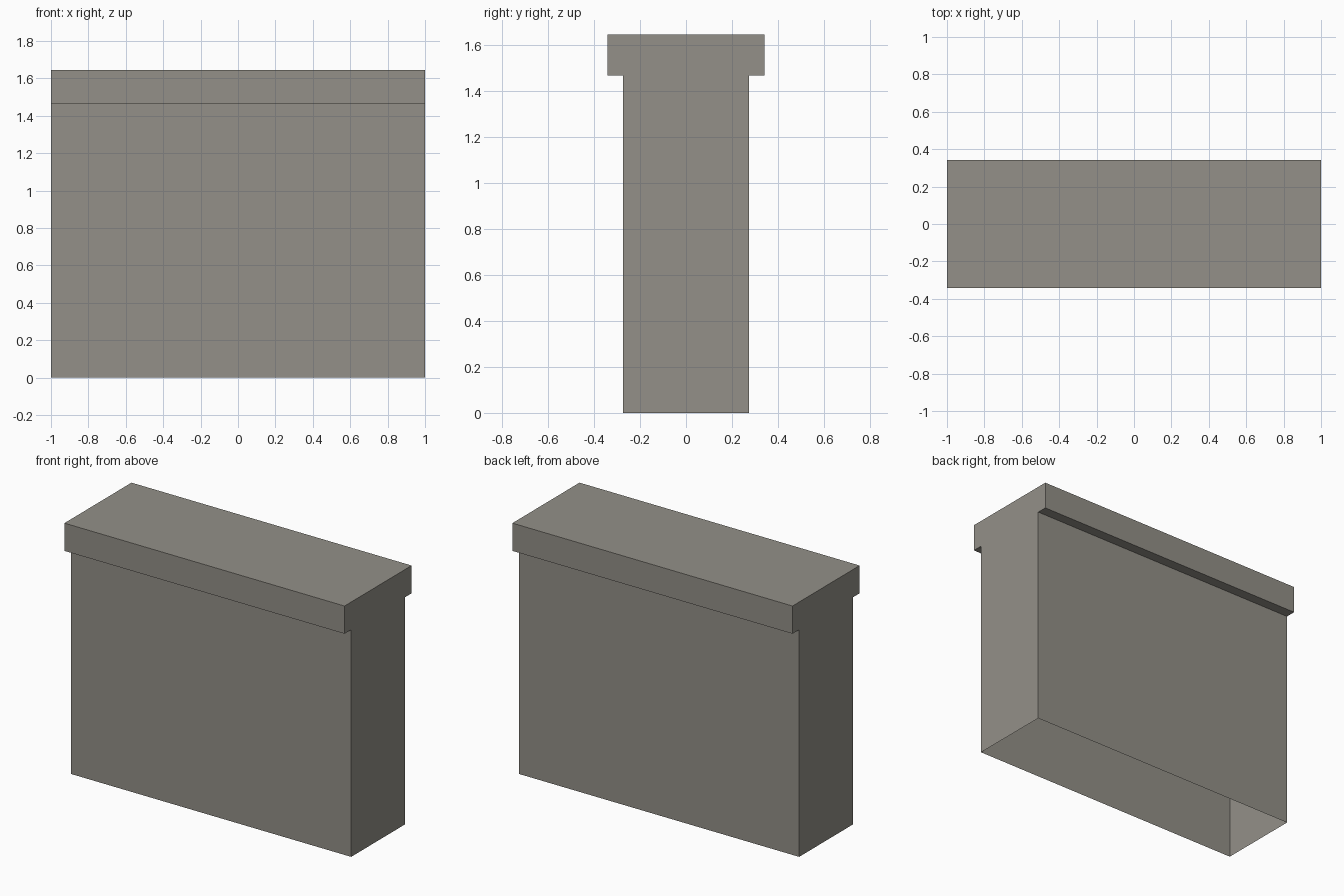
import bpy
import bmesh

cube = bpy.data.objects.get("Cube")
if cube:
    bpy.data.objects.remove(cube, do_unlink=True)

# Stone colour
stone = bpy.data.materials.new("warm_grey_stone")
stone.use_nodes = True
colour = (0.292, 0.279, 0.246, 1)
stone.diffuse_color = colour
stone.node_tree.nodes["Principled BSDF"].inputs["Base Color"].default_value = colour

# Half profile of the wall and its overhanging coping (y, z), mirrored to the back
half = [(-0.274, 0), (-0.274, 1.466), (-0.342, 1.466), (-0.342, 1.645)]
profile = half + [(-y, z) for y, z in reversed(half)]

# Hollow wall section: capped ends, underside left open
bm = bmesh.new()
left, right = [[bm.verts.new((x, y, z)) for y, z in profile] for x in (1, -1)]
bm.faces.new(left)
bm.faces.new(right)
for i in range(len(profile) - 1):
    bm.faces.new((left[i], left[i + 1], right[i + 1], right[i]))
bmesh.ops.recalc_face_normals(bm, faces=bm.faces)

# Keep the shell facing outward
bm.normal_update()
top = max(bm.faces, key=lambda f: f.calc_center_median().z)
if top.normal.z < 0:
    bmesh.ops.reverse_faces(bm, faces=bm.faces)

mesh = bpy.data.meshes.new("wall_with_coping")
bm.to_mesh(mesh)
bm.free()
mesh.materials.append(stone)
wall = bpy.data.objects.new("wall_with_coping", mesh)
bpy.context.collection.objects.link(wall)
